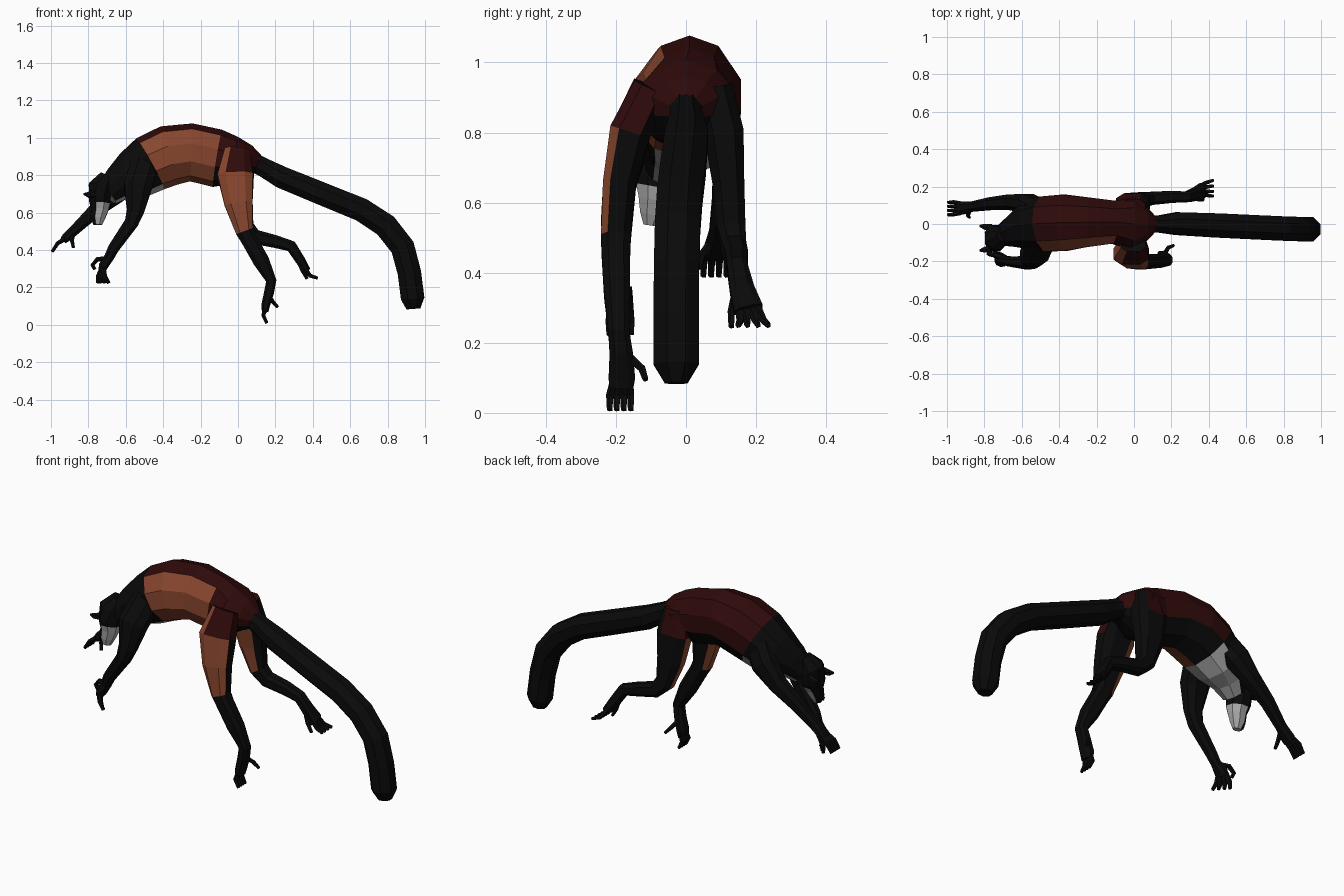
import bpy, bmesh, math
from mathutils import Vector

# --- colours ---
def mat(name, r, g, b):
    m = bpy.data.materials.new(name)
    m.diffuse_color = (r, g, b, 1)
    return m

MATS = [mat("black fur", .003, .003, .003), mat("dark red fur", .028, .003, .003),
        mat("orange fur", .25, .062, .027), mat("pale grey fur", .42, .42, .42)]
BLACK, RED, ORANGE, GREY = range(4)


def tube(name, rings, sides=8, rule=None, bm=None, square=1.0):
    """Loft elliptical rings (x, y, z, half width, half depth) along a path."""
    own = bm is None
    if own:
        bm = bmesh.new()
    pts = [Vector(r[:3]) for r in rings]
    power = lambda v: math.copysign(abs(v) ** square, v)
    loops = []
    for i, r in enumerate(rings):
        a, b = pts[max(i - 1, 0)], pts[min(i + 1, len(pts) - 1)]
        if 0 < i < len(pts) - 1:
            t = ((pts[i] - a).normalized() + (b - pts[i]).normalized()).normalized()
        else:
            t = (b - a).normalized()
        side = Vector((0, 1, 0))
        side = (side - t * side.dot(t)).normalized()
        up = t.cross(side)
        loop = []
        for k in range(sides):
            ang = 2 * math.pi * (k + .5) / sides
            loop.append(bm.verts.new(pts[i] + side * r[3] * power(math.cos(ang))
                                     + up * r[4] * power(math.sin(ang))))
        loops.append(loop)
    for p, q in zip(loops, loops[1:]):
        for k in range(sides):
            n = (k + 1) % sides
            bm.faces.new((p[k], p[n], q[n], q[k]))
    bm.faces.new(loops[0][::-1])
    bm.faces.new(loops[-1])
    if own:
        finish(name, bm, rule)


def finish(name, bm, rule=None):
    bmesh.ops.recalc_face_normals(bm, faces=bm.faces)
    bm.normal_update()
    if rule:
        for f in bm.faces:
            f.material_index = rule(f.calc_center_median(), f.normal)
    me = bpy.data.meshes.new(name)
    bm.to_mesh(me)
    bm.free()
    for m in MATS:
        me.materials.append(m)
    bpy.context.collection.objects.link(bpy.data.objects.new(name, me))


def digits(name, chains, r=.0125):
    """Fingers or toes as thin tapered tubes, one chain of points each."""
    bm = bmesh.new()
    for c in chains:
        n = len(c) - 1
        tube(name, [(*p, r * (1.1 - .4 * i / n), r * (1.1 - .4 * i / n)) for i, p in enumerate(c)], 5, None, bm)
    finish(name, bm)


# --- torso: arched back, black shoulders in front of a slanted line ---
def torso_rule(c, n):
    shoulder = -.83 * (c.x + .47) - .55 * (c.z - .86) > 0
    if c.x < -.4 and n.z < -.45 and n.y > -.45 and c.z < .8:
        return GREY
    if shoulder:
        return BLACK
    if c.x > -.08:
        return RED if n.z > -.5 else BLACK
    if n.z > .72:
        return RED
    if n.y > .3:
        return RED if n.z > -.25 else BLACK
    return ORANGE

tube("torso", [(.11, 0, .86, .045, .05), (.06, 0, .875, .10, .085), (-.01, 0, .88, .15, .125),
               (-.11, .01, .89, .12, .155), (-.25, .01, .922, .14, .155), (-.37, .007, .905, .158, .162),
               (-.47, 0, .86, .155, .155), (-.56, -.01, .80, .135, .135), (-.64, -.04, .755, .09, .095),
               (-.70, -.06, .70, .06, .07)], 10, torso_rule)

# --- head, hanging nose-down ---
def head_rule(c, n):
    return GREY if c.z < .645 and n.x > -.55 else BLACK

tube("head", [(-.70, -.055, .79, .04, .045), (-.735, -.07, .735, .072, .07), (-.74, -.08, .67, .074, .062),
              (-.738, -.085, .645, .064, .058), (-.74, -.09, .615, .05, .05), (-.75, -.098, .57, .036, .042),
              (-.75, -.103, .535, .02, .025)], 8, head_rule)
for label, y, s in (("right", -.132, -1), ("left", -.02, 1)):
    tube("ear_" + label, [(-.765, y, .70, .024, .022), (-.80, y + s * .006, .695, .018, .016),
                          (-.825, y + s * .01, .70, .006, .005)], 6)
tube("nose", [(-.765, -.1, .58, .016, .014), (-.785, -.103, .56, .012, .012), (-.785, -.103, .55, .006, .006)], 6)

# --- tail ---
tube("tail", [(.04, 0, .89, .05, .055), (.14, 0, .84, .05, .055), (.23, .002, .79, .066, .064),
              (.45, -.008, .70, .07, .066), (.66, -.018, .615, .07, .068), (.79, -.024, .53, .07, .07),
              (.88, -.027, .415, .07, .07), (.916, -.028, .28, .07, .068), (.934, -.028, .14, .07, .068),
              (.938, -.028, .085, .035, .04)], 8)

# --- hind legs: orange in front, black behind ---
def right_leg_rule(c, n):
    if c.z > .80 and c.x > -.01:
        return RED if n.y < .3 else BLACK
    if c.z < .49 or c.x > .075:
        return BLACK
    if n.y > .5:
        return ORANGE if n.x < -.2 else BLACK
    return ORANGE if n.x < .4 or n.y < -.5 else BLACK

def left_leg_rule(c, n):
    if c.z > .84 and n.x < .3:
        return RED
    return ORANGE if c.z > .49 and c.x < .055 and n.y < .25 and n.x < .6 else BLACK

tube("hind_leg_right", [(-.005, -.10, .93, .055, .07), (-.015, -.16, .80, .062, .1), (.003, -.19, .65, .05, .08),
                        (.035, -.2, .50, .045, .05), (.06, -.2, .455, .043, .046), (.125, -.197, .34, .039, .046),
                        (.178, -.192, .235, .032, .029), (.165, -.185, .17, .035, .028),
                        (.147, -.183, .10, .04, .024), (.145, -.185, .07, .036, .018)],
     8, right_leg_rule, square=.7)
digits("toes_right", [[(.147, -.183 + d * .7, .09), (.135, -.187 + d, .05), (.155, -.187 + d, .008)]
                      for d in (-.03, -.01, .01, .03)]
       + [[(.16, -.165, .16), (.185, -.125, .125), (.212, -.115, .095)]])

tube("hind_leg_left", [(-.005, .08, .93, .055, .07), (-.005, .108, .80, .06, .095), (.008, .122, .65, .047, .075),
                       (.04, .13, .52, .042, .05), (.09, .137, .47, .037, .042), (.2, .145, .445, .034, .036),
                       (.285, .145, .42, .03, .032), (.33, .16, .35, .037, .028),
                       (.365, .178, .295, .044, .022)], 8, left_leg_rule, square=.7)
digits("toes_left", [[(.355, .176 + d * .7, .305), (.385, .185 + d, .263), (.425, .188 + d * 1.3, .25)]
                     for d in (-.03, -.01, .013, .036)]
       + [[(.32, .145, .35), (.345, .13, .29), (.37, .13, .245)]])

# --- front legs ---
tube("front_leg_right", [(-.50, -.09, .86, .06, .08), (-.535, -.17, .74, .06, .08), (-.548, -.2, .61, .042, .05),
                         (-.57, -.207, .545, .038, .04), (-.665, -.2, .41, .028, .032),
                         (-.69, -.193, .36, .025, .028), (-.72, -.187, .315, .038, .027),
                         (-.728, -.187, .29, .034, .02)], 8, square=.85)
digits("fingers_right", [[(-.722, -.187 + d * .8, .31), (-.73 - d * .6, -.187 + d, .26), (-.72 - d, -.187 + d, .222)]
                         for d in (-.03, -.01, .01, .03)]
       + [[(-.7, -.18, .35), (-.75, -.165, .352), (-.778, -.16, .32), (-.765, -.16, .295)]], .014)

tube("front_leg_left", [(-.50, .07, .87, .06, .08), (-.57, .11, .78, .055, .078), (-.66, .117, .69, .044, .053),
                        (-.77, .108, .605, .036, .04), (-.87, .092, .51, .028, .03),
                        (-.92, .086, .465, .038, .026), (-.935, .085, .45, .036, .02)], 8, square=.85)
digits("fingers_left", [[(-.925, .085 + d * .8, .46), (-.965, .085 + d * 1.1, .435), (-.994, .083 + d * 1.1, .39)]
                        for d in (-.03, -.01, .01, .03)]
       + [[(-.88, .08, .495), (-.888, .045, .45), (-.88, .035, .412)]])
